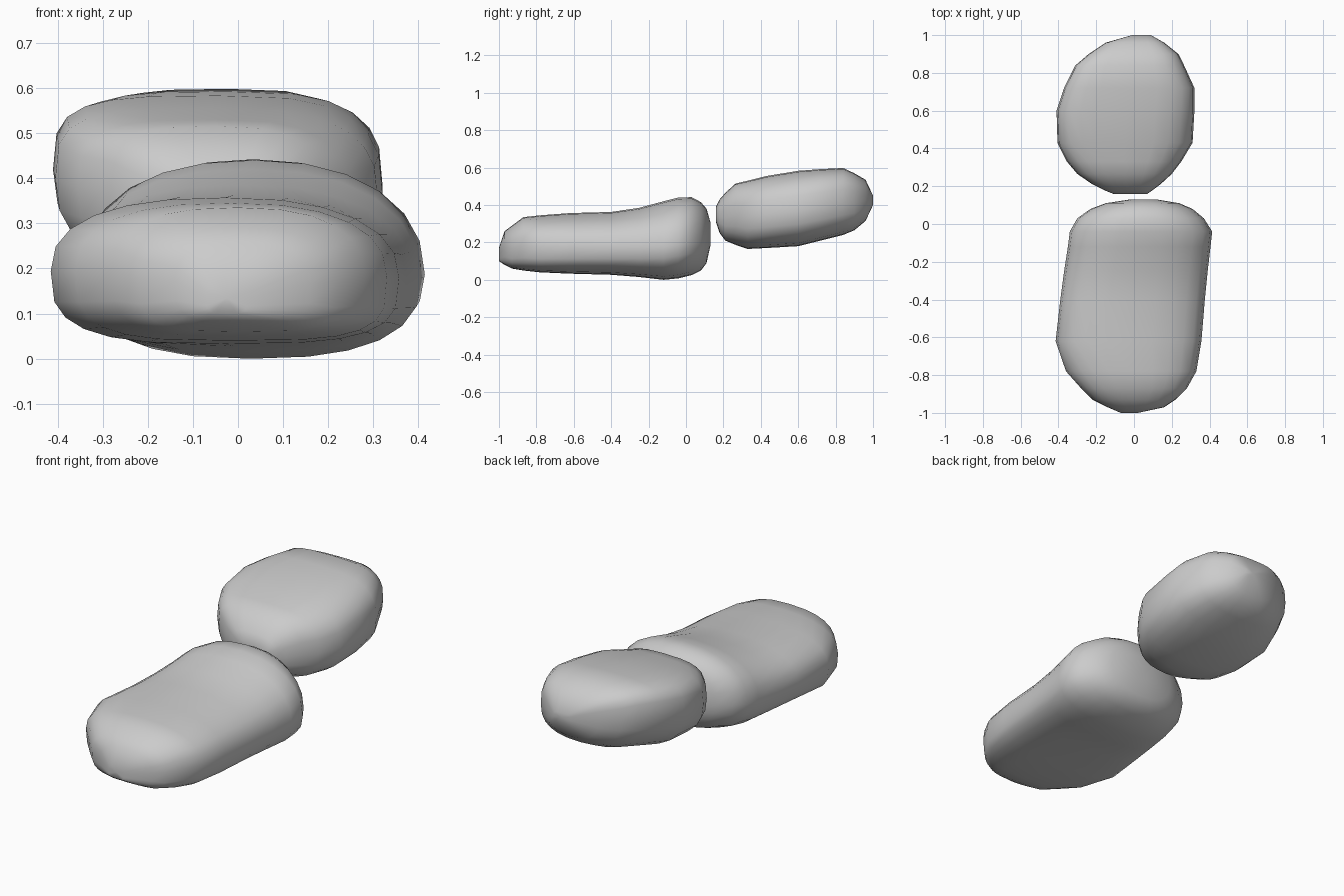
import bpy, bmesh
from math import sin, cos, pi, copysign

SIDES = 24


def spow(v, e):
    return copysign(abs(v) ** e, v)


def mix(pair, t):
    return pair[0] + (pair[1] - pair[0]) * t


def pebble(name, sections, top, bottom, belly, lean):
    """Loft rounded sections along y. Section: y, x left, x right, z low, z high.
    top, bottom: squareness at first and last section; belly: height of widest line."""
    bm = bmesh.new()
    rings = []
    y0, y1 = sections[0][0], sections[-1][0]
    for y, xl, xr, zl, zh in sections:
        t = (y - y0) / (y1 - y0)
        cx, rx = (xl + xr) / 2, (xr - xl) / 2
        cz = zl + (zh - zl) * mix(belly, t)
        ring = []
        for i in range(SIDES):
            a = 2 * pi * i / SIDES
            up = sin(a) >= 0
            e = 2 / mix(top if up else bottom, t)
            x = cx + rx * spow(cos(a), e)
            z = cz + (zh - cz if up else cz - zl) * spow(sin(a), e)
            ring.append(bm.verts.new((x, y, z + lean * rx * cos(a) * abs(cos(a)))))
        rings.append(ring)
    for r, s in zip(rings, rings[1:]):
        for i in range(SIDES):
            j = (i + 1) % SIDES
            bm.faces.new((r[i], r[j], s[j], s[i]))
    # close both ends with a fan
    for ring in (rings[0], rings[-1]):
        c = bm.verts.new(sum((v.co for v in ring), ring[0].co * 0) / SIDES)
        for i in range(SIDES):
            bm.faces.new((ring[i], ring[(i + 1) % SIDES], c))
    bmesh.ops.recalc_face_normals(bm, faces=bm.faces)
    for f in bm.faces:
        f.smooth = True
    me = bpy.data.meshes.new(name)
    bm.to_mesh(me)
    bm.free()
    bpy.context.collection.objects.link(bpy.data.objects.new(name, me))


# long front stone, raised at its rear end
pebble("front_stone", [
    (-1.00, -0.07, 0.02, 0.10, 0.17),
    (-0.97, -0.14, 0.16, 0.08, 0.26),
    (-0.93, -0.22, 0.22, 0.06, 0.29),
    (-0.87, -0.28, 0.28, 0.05, 0.335),
    (-0.78, -0.36, 0.33, 0.04, 0.345),
    (-0.62, -0.415, 0.357, 0.033, 0.357),
    (-0.40, -0.39, 0.375, 0.027, 0.363),
    (-0.25, -0.37, 0.39, 0.015, 0.385),
    (-0.12, -0.35, 0.405, 0.00, 0.42),
    (-0.04, -0.34, 0.414, 0.008, 0.44),
    (0.03, -0.30, 0.37, 0.025, 0.442),
    (0.08, -0.23, 0.31, 0.05, 0.415),
    (0.11, -0.15, 0.24, 0.09, 0.38),
    (0.13, -0.02, 0.12, 0.18, 0.31),
], (2.5, 2.2), (3.9, 2.1), (0.5, 0.42), -0.02)

# rounder back stone, tilted upwards to the rear
pebble("back_stone", [
    (0.16, -0.11, 0.07, 0.31, 0.39),
    (0.18, -0.16, 0.10, 0.25, 0.43),
    (0.21, -0.22, 0.14, 0.21, 0.465),
    (0.265, -0.30, 0.20, 0.187, 0.515),
    (0.33, -0.355, 0.25, 0.165, 0.53),
    (0.43, -0.405, 0.31, 0.17, 0.555),
    (0.60, -0.41, 0.32, 0.18, 0.583),
    (0.72, -0.37, 0.32, 0.21, 0.592),
    (0.84, -0.31, 0.265, 0.24, 0.598),
    (0.90, -0.24, 0.235, 0.265, 0.57),
    (0.96, -0.15, 0.16, 0.315, 0.535),
    (1.00, -0.01, 0.09, 0.40, 0.45),
], (3.0, 3.4), (2.5, 2.5), (0.53, 0.53), -0.07)
